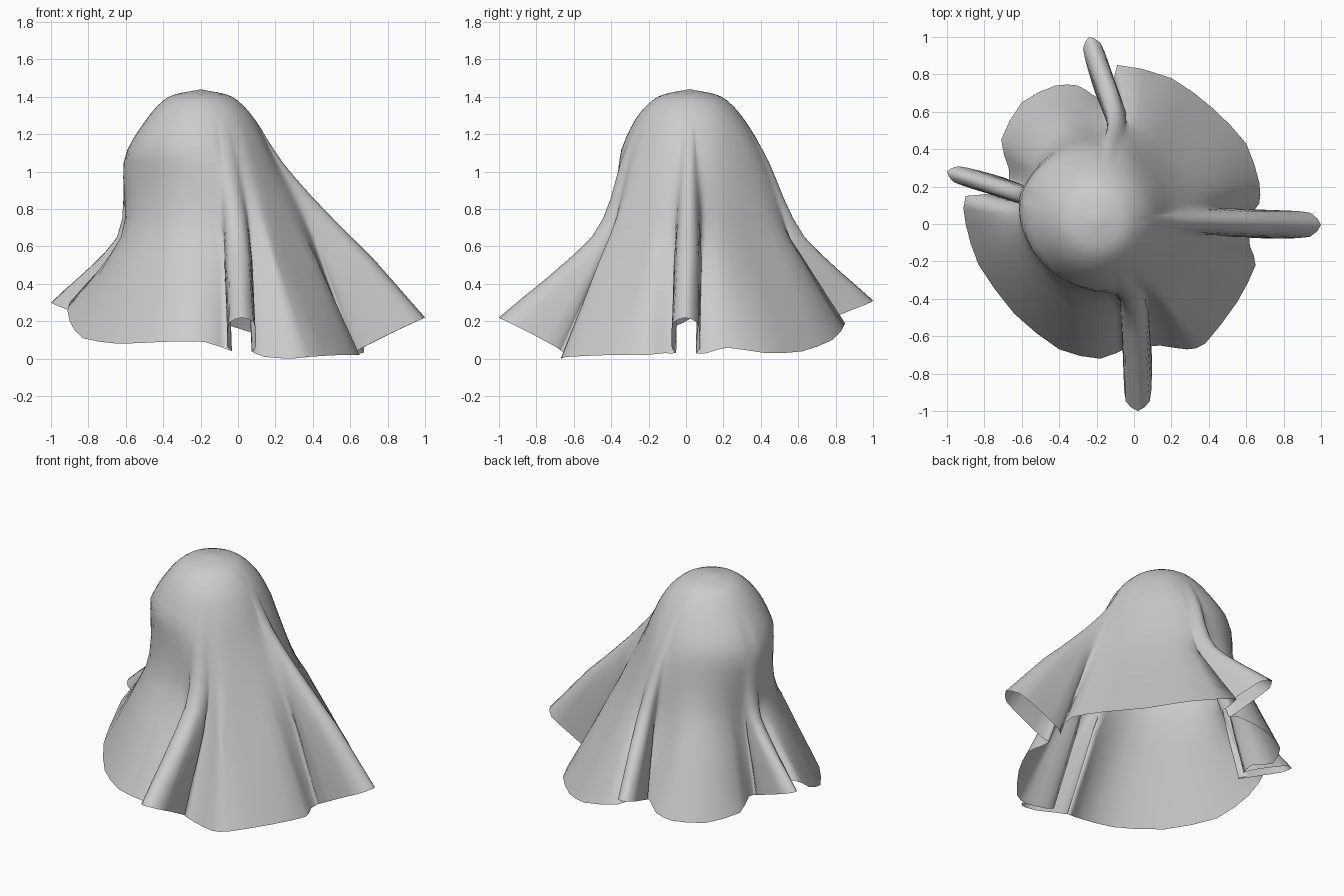
import bpy, bmesh, math
from mathutils import Vector

if "Cube" in bpy.data.objects:
    bpy.data.objects.remove(bpy.data.objects["Cube"])

C = Vector((-0.20, 0.02, 0))      # axis of the hidden round form under the cloth
MID_Z = 0.65

# pinched folds: tip, root, half width, ridge position at mid height, fold depth there
FOLDS = [((1.0, -.005, .22), (.62, 0.0, .03), .075, (.62, .01), .22),
         ((-.24, 1.0, .31), (-.14, .68, .18), .058, (-.12, .64), .11),
         ((-1.0, .28, .30), (-.68, .19, .17), .052, (-.65, .17), .07),
         ((.02, -1.0, .22), (.02, -.66, .04), .075, (-.005, -.51), .11)]
# hem points of the hanging panel that follows each fold (counter-clockwise)
PANELS = [[(.67, .11, .03), (.67, .22, .06), (.60, .43, .03), (.42, .62, .04), (.20, .78, .10), (-.09, .85, .19)],
          [(-.22, .69, .19), (-.30, .74, .15), (-.42, .74, .13), (-.60, .65, .13), (-.71, .45, .15), (-.67, .30, .19)],
          [(-.90, .15, .30), (-.90, 0, .20), (-.83, -.22, .11), (-.64, -.48, .08), (-.40, -.67, .09), (-.18, -.72, .09)],
          [(.14, -.65, .01), (.28, -.67, 0), (.38, -.64, .01), (.55, -.42, .02), (.65, -.22, .02), (.62, -.12, .03)]]
SPREAD = [.62, .69, .63, .64]     # how far each panel has opened at mid height
# fold cross-section: (position root to tip, side)
SECTION = [(0, -.7), (.1, -1), (.5, -1), (.85, -.85), (1, 0), (.85, .85), (.5, 1), (.1, 1), (0, .7)]


def flat(v):
    return Vector((v[0], v[1], 0))


def catmull(a, b, c, d, t, k=0.42):
    m0, m1 = (c - a) * k, (d - b) * k
    return (b * (2*t**3 - 3*t**2 + 1) + m0 * (t**3 - 2*t**2 + t)
            + c * (-2*t**3 + 3*t**2) + m1 * (t**3 - t**2))


def fold_frame(i):
    tip, root, w, ridge, depth = FOLDS[i % 4]
    along = flat(Vector(tip) - Vector(root)).normalized()
    side = Vector((-along.y, along.x, 0))
    ridge = Vector((ridge[0], ridge[1], MID_Z))
    return Vector(tip), Vector(root), w, side, ridge, ridge - along * depth


# hem and mid-height point of every rib
hem, mid = [], []
for i, panel in enumerate(PANELS):
    tip, root, w, side, ridge, base = fold_frame(i)
    for f, s in SECTION:
        h = root.lerp(tip, f) + side * s * w
        h.z = root.z + (tip.z - root.z) * f ** 0.9
        hem.append(h)
        mid.append(base.lerp(ridge, f) + side * s * w * (1.0 - .3 * f))
    # panel: its edges lean towards the neighbouring folds
    _, _, w2, side2, _, base2 = fold_frame(i + 1)
    pull = {0: (.7, base + side * w * 2), 1: (.35, base + side * w * 3.5),
            4: (.35, base2 - side2 * w2 * 3.5), 5: (.7, base2 - side2 * w2 * 2)}
    for k, p in enumerate(panel):
        m = C + (flat(p) - C) * SPREAD[i] + Vector((0, 0, MID_Z))
        if k in pull:
            m = m.lerp(pull[k][1], pull[k][0])
        hem.append(Vector(p))
        mid.append(m)

# ribs run from the domed head down to the hem
A0 = -0.2
n = len(hem)
angles = sorted((math.atan2(m.y - C.y, m.x - C.x) - A0) % math.tau for m in mid)
even = angles[:]                  # more even spacing over the crown
for _ in range(4):
    wrap = [even[-1] - math.tau] + even + [even[0] + math.tau]
    even = [(wrap[i] + 2 * wrap[i+1] + wrap[i+2]) / 4 for i in range(n)]


def polar(a, r, z):
    a += A0
    r += .04 * max(0, math.cos(a - 2.36)) * (z < 1.2)
    return C + Vector((r * math.cos(a), r * math.sin(a), z))


ribs = []
for a, e, m, h in zip(angles, even, mid, hem):
    r3 = .385 + .18 * max(0, flat(m - C).length - .5)
    b = (a + e) / 2
    ribs.append([polar(0, 0, 1.44), polar(e, .17, 1.40), polar(e, .29, 1.28),
                 polar(b, r3, 1.05), m, h])

STEPS, AROUND = 4, 2


def refine(rib):
    pts = [rib[0] * 2 - rib[1]] + rib + [rib[-1] * 2 - rib[-2]]
    res = []
    for i in range(1, len(pts) - 2):
        res += [catmull(*pts[i-1:i+3], j / STEPS) for j in range(STEPS)]
    return res + [rib[-1]]


fine = [refine(r) for r in ribs]

# let the folds melt into the upper cloth
for row, times in ((12, 2), (13, 3), (14, 3), (15, 2), (16, 1)):
    for _ in range(times):
        ring = [f[row] for f in fine]
        for i in range(n):
            fine[i][row] = ring[i] * .6 + (ring[i-1] + ring[(i+1) % n]) * .2

cols = []
for i in range(n):
    four = [fine[(i + k) % n] for k in (-1, 0, 1, 2)]
    for j in range(AROUND):
        cols.append([catmull(*q, j / AROUND, .35) for q in zip(*four)])

# draped cloth surface
bm = bmesh.new()
top = bm.verts.new(C + Vector((0, 0, 1.44)))
grid = [[bm.verts.new(p) for p in col[1:]] for col in cols]
for i, col in enumerate(grid):
    nxt = grid[(i + 1) % len(grid)]
    bm.faces.new((top, col[0], nxt[0]))
    for j in range(len(col) - 1):
        bm.faces.new((col[j], col[j+1], nxt[j+1], nxt[j]))
bmesh.ops.recalc_face_normals(bm, faces=bm.faces)
if sum(f.normal.z for f in top.link_faces) < 0:
    bmesh.ops.reverse_faces(bm, faces=bm.faces)
for f in bm.faces:
    f.smooth = True
me = bpy.data.meshes.new("draped_cloth")
bm.to_mesh(me)
bm.free()
cloth = bpy.data.objects.new("draped_cloth", me)
bpy.context.collection.objects.link(cloth)
